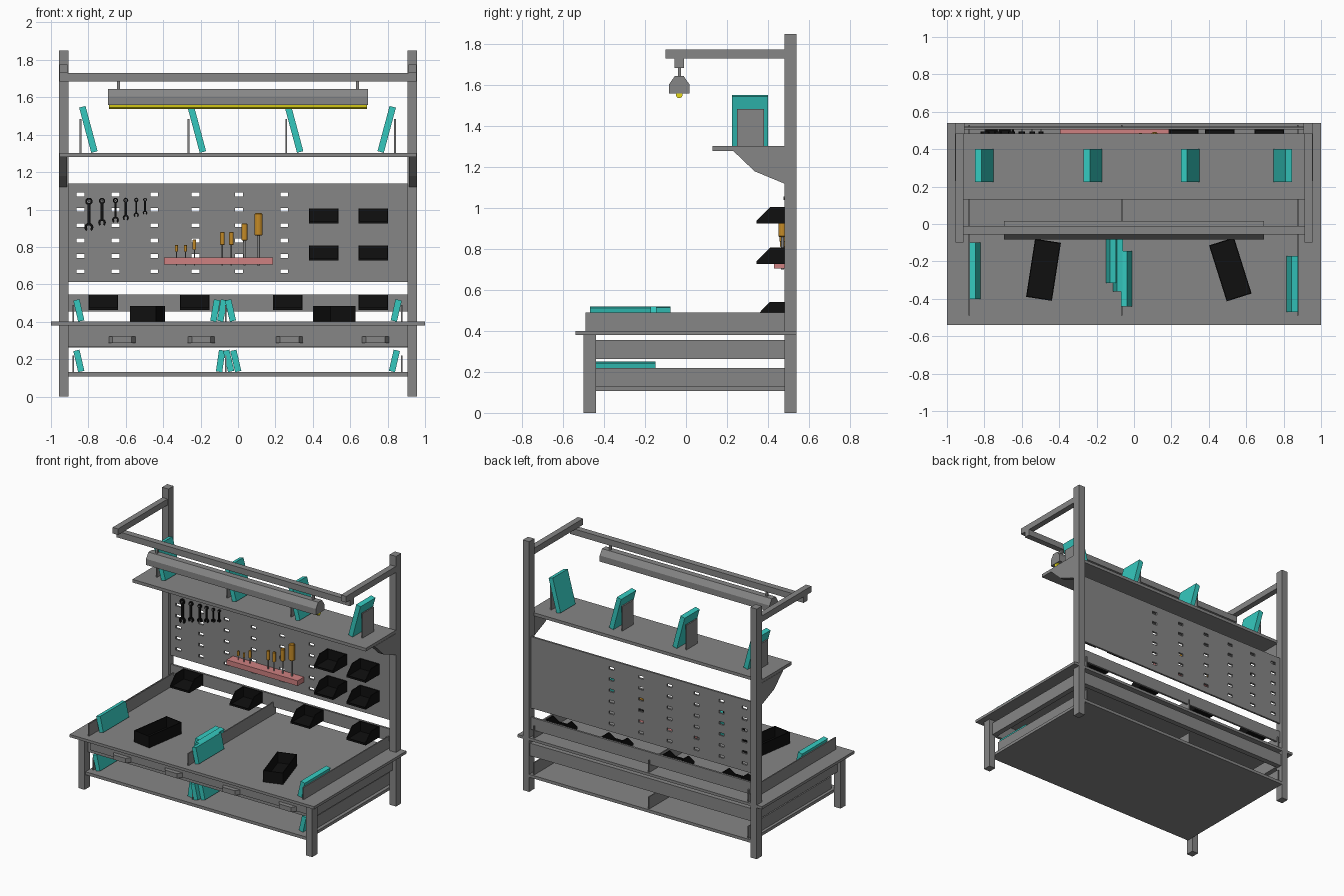
import bpy, bmesh, math
from mathutils import Matrix, Vector

if "Cube" in bpy.data.objects:
    bpy.data.objects.remove(bpy.data.objects["Cube"])


def material(name, rgb):
    m = bpy.data.materials.new(name)
    m.diffuse_color = (*rgb, 1)
    m.use_nodes = True
    m.node_tree.nodes["Principled BSDF"].inputs["Base Color"].default_value = m.diffuse_color
    return m


GREY = material("steel_grey", (0.24, 0.24, 0.24))
TEAL = material("teal", (0.035, 0.58, 0.52))
BLACK = material("black", (0.005, 0.005, 0.005))
PINK = material("pink", (0.62, 0.22, 0.22))
ORANGE = material("orange", (0.56, 0.26, 0.02))
YELLOW = material("yellow", (0.85, 0.75, 0.01))


def finish(name, bm, mat, xf=None):
    if xf:
        bm.transform(xf)
    bmesh.ops.recalc_face_normals(bm, faces=bm.faces)
    me = bpy.data.meshes.new(name)
    bm.to_mesh(me)
    bm.free()
    me.materials.append(mat)
    ob = bpy.data.objects.new(name, me)
    bpy.context.collection.objects.link(ob)
    return ob


def add_box(bm, x0, x1, y0, y1, z0, z1):
    m = Matrix.Translation(((x0 + x1) / 2, (y0 + y1) / 2, (z0 + z1) / 2))
    m = m @ Matrix.Diagonal((x1 - x0, y1 - y0, z1 - z0, 1))
    bmesh.ops.create_cube(bm, size=1, matrix=m)


def box(name, mat, *b):
    bm = bmesh.new()
    add_box(bm, *b)
    return finish(name, bm, mat)


def add_prism(bm, pts, axis, a, b):
    """Extrude a 2D outline from a to b along an axis (x: yz, y: xz, z: xy)."""
    place = {"x": lambda p, t: (t, p[0], p[1]), "y": lambda p, t: (p[0], t, p[1]),
             "z": lambda p, t: (p[0], p[1], t)}[axis]
    lo = [bm.verts.new(place(p, a)) for p in pts]
    hi = [bm.verts.new(place(p, b)) for p in pts]
    n = len(pts)
    bm.faces.new(lo)
    bm.faces.new(hi)
    for i in range(n):
        j = (i + 1) % n
        bm.faces.new((lo[i], lo[j], hi[j], hi[i]))


def prism(name, mat, pts, axis, a, b):
    bm = bmesh.new()
    add_prism(bm, pts, axis, a, b)
    return finish(name, bm, mat)


# Frame: posts, legs, shelf brackets and lamp arms on both sides
for s, side in ((-1, "left"), (1, "right")):
    x0, x1 = sorted((s * 0.905, s * 0.957))
    box(f"back_post_{side}", GREY, x0, x1, 0.48, 0.54, 0, 1.85)
    box(f"front_leg_{side}", GREY, x0, x1, -0.50, -0.44, 0, 0.38)
    prism(f"shelf_bracket_{side}", GREY,
          [(0.23, 1.28), (0.335, 1.18), (0.48, 1.12), (0.48, 1.28)], "x", s * 0.914, s * 0.957)
    box(f"lamp_arm_{side}", GREY, *sorted((s * 0.912, s * 0.955)), -0.10, 0.48, 1.73, 1.775)
    box(f"side_apron_{side}", GREY, *sorted((s * 0.89, s * 0.93)), -0.44, 0.48, 0.263, 0.357)
    box(f"lamp_rod_{side}", GREY, s * 0.64 - 0.008, s * 0.64 + 0.008, -0.04, -0.024, 1.64, 1.69)

# Worktop, lower shelf, aprons and upper shelf
box("worktop", GREY, -1, 1, -0.54, 0.54, 0.38, 0.40)
box("lower_shelf", GREY, -0.905, 0.905, -0.49, 0.54, 0.108, 0.13)
box("front_apron", GREY, -0.905, 0.905, -0.46, -0.44, 0.265, 0.38)
box("drawer_front", GREY, -0.885, 0.885, -0.468, -0.46, 0.288, 0.355)
box("back_apron", GREY, -0.905, 0.905, 0.49, 0.53, 0.263, 0.357)
box("upper_shelf", GREY, -0.955, 0.955, 0.13, 0.483, 1.28, 1.303)
box("bin_rail", GREY, -0.905, 0.905, 0.505, 0.52, 0.455, 0.545)
for x in (-0.62, -0.197, 0.275, 0.735):
    prism("drawer_handle", GREY, [(x - 0.073, -0.465), (x - 0.05, -0.5),
                                  (x + 0.05, -0.5), (x + 0.073, -0.465)], "z", 0.287, 0.322)

# Thin dividers on the worktop and lower shelf
for x in (-0.88, -0.066, 0.876):
    box("worktop_divider", GREY, x - 0.004, x + 0.004, -0.49, 0.53, 0.40, 0.49)
    box("lower_divider", GREY, x - 0.004, x + 0.004, -0.44, 0.53, 0.13, 0.22)

# Pegboard: a sheet with slot cells left out
cols = (-0.843, -0.655, -0.448, -0.228, 0.005, 0.247)
rows = [0.67 + 0.082 * i for i in range(6)]
xs = [-0.905] + [c + d for c in cols for d in (-0.021, 0.021)] + [0.905]
zs = [0.612] + [r + d for r in rows for d in (-0.01, 0.01)] + [1.14]
bm = bmesh.new()
grid = [[bm.verts.new((x, 0.505, z)) for z in zs] for x in xs]
for i in range(len(xs) - 1):
    for j in range(len(zs) - 1):
        if not (i % 2 and j % 2):
            bm.faces.new((grid[i][j], grid[i + 1][j], grid[i + 1][j + 1], grid[i][j + 1]))
peg = finish("pegboard", bm, GREY)
for p in peg.data.polygons:
    if p.normal.y > 0:
        peg.data.flip_normals()
    break
sol = peg.modifiers.new("thickness", "SOLIDIFY")
sol.thickness = 0.014
sol.offset = -1

# Hanging lamp
box("lamp_crossbar", GREY, -0.955, 0.955, -0.055, -0.01, 1.685, 1.73)
prism("lamp_shade", GREY, [(-0.055, 1.645), (-0.082, 1.605), (-0.082, 1.56), (0.016, 1.56),
                           (0.016, 1.605), (-0.011, 1.645)], "x", -0.695, 0.695)
prism("lamp_tube", YELLOW, [(-0.05, 1.56), (-0.047, 1.545), (-0.038, 1.537), (-0.028, 1.537),
                            (-0.019, 1.545), (-0.016, 1.56)], "x", -0.69, 0.69)


# Leaning books; lean > 0 tips the top towards +x
def book(x, y0, y1, z0, h, t, lean):
    a = math.radians(lean)
    cz = z0 + (h * math.cos(a) + t * abs(math.sin(a))) / 2
    bm = bmesh.new()
    add_box(bm, -t / 2, t / 2, y0, y1, -h / 2, h / 2)
    finish("book", bm, TEAL, Matrix.Translation((x, 0, cz)) @ Matrix.Rotation(a, 4, "Y"))


for x, end, lean in ((-0.80, -0.842, -15), (-0.22, -0.265, -15), (0.30, 0.258, -15), (0.795, 0.84, 15)):
    book(x, 0.225, 0.40, 1.303, 0.25, 0.035, lean)
    box("bookend", GREY, end - 0.005, end + 0.005, 0.25, 0.38, 1.30, 1.485)
for x, y0, y1, lean in ((-0.851, -0.40, -0.10, -13), (0.846, -0.47, -0.17, 13), (-0.122, -0.315, -0.075, 10),
                        (-0.085, -0.36, -0.075, 10), (-0.04, -0.44, -0.145, -13)):
    book(x, y0, y1, 0.40, 0.116, 0.034, lean)
for x, y0, y1, lean in ((-0.851, -0.44, -0.15, -13), (0.836, -0.44, -0.15, 13), (-0.093, -0.42, -0.15, 8),
                        (-0.05, -0.44, -0.15, -13), (-0.012, -0.41, -0.15, -13)):
    book(x, y0, y1, 0.13, 0.116, 0.034, lean)


# Hanging bins with sloped open fronts
def bin_box(x, z):
    bm = bmesh.new()
    w, t, f, b, h = 0.079, 0.006, 0.345, 0.505, 0.08
    side = [(f, z), (f, z + 0.014), (0.41, z + h), (b, z + h), (b, z)]
    for s in (-1, 1):
        add_prism(bm, side, "x", x + s * w, x + s * (w - t))
    add_box(bm, x - w + t, x + w - t, f, b, z, z + t)
    add_box(bm, x - w + t, x + w - t, b - t, b, z + t, z + h)
    add_box(bm, x - w + t, x + w - t, f, f + t, z + t, z + 0.014)
    finish("hanging_bin", bm, BLACK)


for x in (0.458, 0.724):
    for z in (0.925, 0.727):
        bin_box(x, z)
for x in (-0.72, -0.232, 0.267, 0.724):
    bin_box(x, 0.462)

# Open trays standing on the worktop
for x, y, turn in ((-0.484, -0.245, -8.8), (0.515, -0.243, 17.5)):
    bm = bmesh.new()
    w, l, t, h = 0.07, 0.157, 0.006, 0.085
    add_box(bm, -w, w, -l, l, 0, t)
    for s in (-1, 1):
        add_box(bm, *sorted((s * w, s * (w - t))), -l, l, t, h)
        add_box(bm, -w + t, w - t, *sorted((s * l, s * (l - t))), t, h)
    finish("worktop_tray", bm, BLACK,
           Matrix.Translation((x, y, 0.40)) @ Matrix.Rotation(math.radians(turn), 4, "Z"))


# Wrenches: arc-shaped heads joined by a shaft
def add_arc(bm, x, z, r0, r1, a0, a1, n, y0, y1):
    pt = lambda r, i: (x + r * math.cos(a0 + (a1 - a0) * i / n), z + r * math.sin(a0 + (a1 - a0) * i / n))
    for i in range(n):
        add_prism(bm, [pt(r0, i), pt(r1, i), pt(r1, i + 1), pt(r0, i + 1)], "y", y0, y1)


for x, length in ((-0.797, 0.18), (-0.727, 0.152), (-0.655, 0.135), (-0.60, 0.123), (-0.544, 0.105), (-0.497, 0.092)):
    bm = bmesh.new()
    r, q, top, y0, y1 = length * 0.135, length * 0.11, 1.063, 0.482, 0.494
    add_arc(bm, x, top - q, q * 0.5, q, 0, 2 * math.pi, 12, y0, y1)
    add_arc(bm, x, top - length + r * 0.9, r * 0.45, r, math.radians(-55), math.radians(235), 10, y0, y1)
    add_box(bm, x - r * 0.36, x + r * 0.36, y0 + 0.002, y1 - 0.002, top - length + r * 1.6, top - q * 1.6)
    finish("wrench", bm, BLACK)
    box("wrench_hook", GREY, x - 0.004, x + 0.004, 0.475, 0.505, top - q - 0.004, top - q + 0.004)

# Screwdriver rack and screwdrivers
box("tool_rack", PINK, -0.395, 0.187, 0.43, 0.505, 0.705, 0.743)


def cylinder(name, mat, x, y, z0, z1, r, bevel=0):
    bm = bmesh.new()
    bmesh.ops.create_cone(bm, cap_ends=True, segments=12, radius1=r, radius2=r, depth=z1 - z0,
                          matrix=Matrix.Translation((x, y, (z0 + z1) / 2)))
    if bevel:
        rims = [e for e in bm.edges if abs(e.verts[0].co.z - e.verts[1].co.z) < 1e-5]
        bmesh.ops.bevel(bm, geom=rims, offset=bevel, segments=1, affect="EDGES")
    return finish(name, bm, mat)


for x, z0, z1, w in ((-0.329, 0.775, 0.81, 0.016), (-0.281, 0.775, 0.81, 0.016), (-0.233, 0.785, 0.84, 0.018),
                     (-0.083, 0.81, 0.88, 0.024), (-0.035, 0.81, 0.88, 0.024), (0.035, 0.835, 0.925, 0.032),
                     (0.11, 0.86, 0.98, 0.042)):
    cylinder("screwdriver_handle", ORANGE, x, 0.472, z0, z1, w / 2, w * 0.1)
    cylinder("screwdriver_shaft", GREY, x, 0.472, 0.70, z0, w * 0.17)
